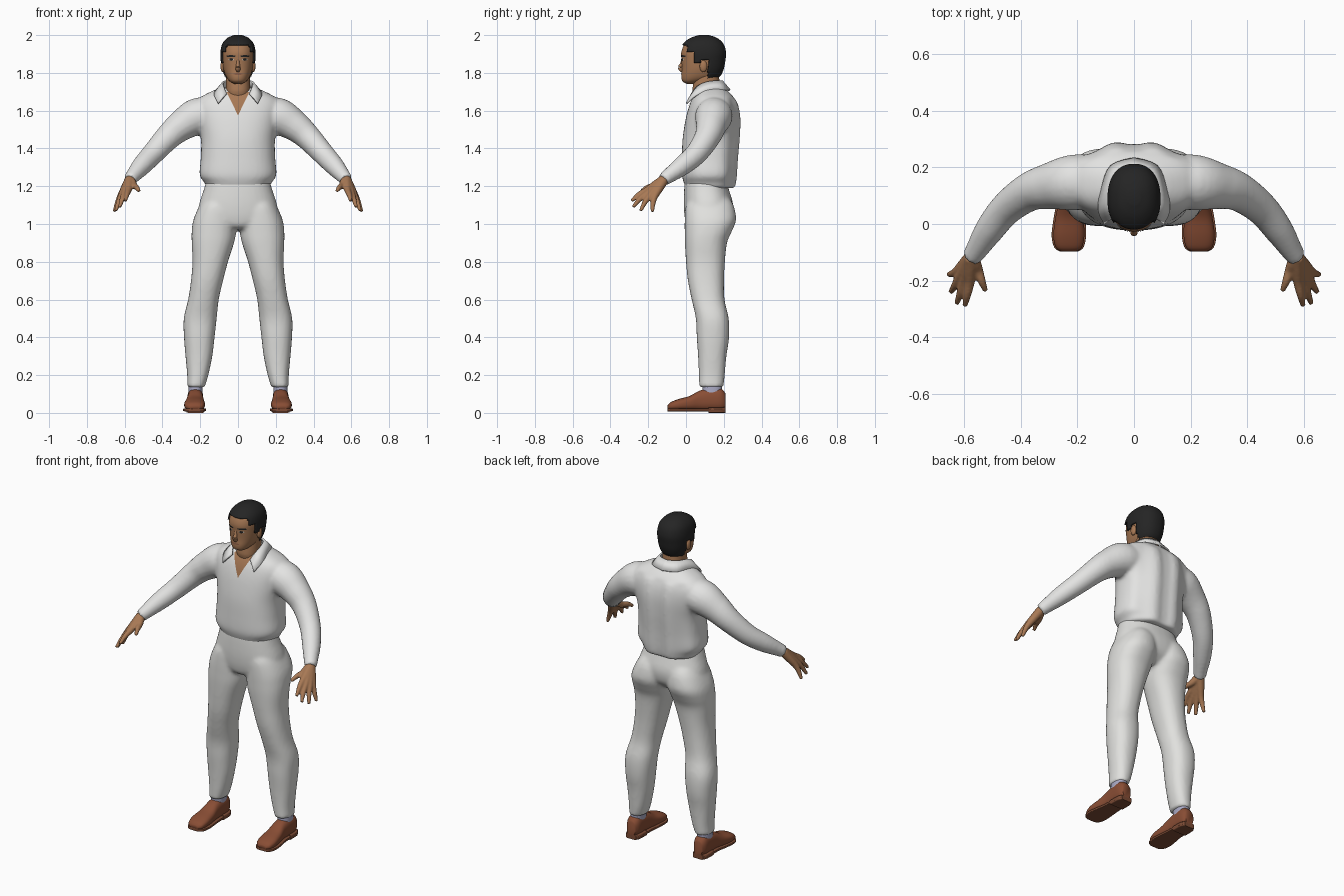
import bpy
import bmesh
import math
from mathutils import Vector, Matrix
from mathutils.bvhtree import BVHTree

default_cube = bpy.data.objects.get("Cube")
if default_cube:
    bpy.data.objects.remove(default_cube, do_unlink=True)


def material(name, red, green, blue):
    mat = bpy.data.materials.new(name)
    mat.use_nodes = True
    mat.diffuse_color = (red, green, blue, 1)
    mat.node_tree.nodes["Principled BSDF"].inputs["Base Color"].default_value = (red, green, blue, 1)
    return mat


skin = material("brown skin", .39, .19, .09)
lip = material("lip brown", .26, .11, .06)
white_cloth = material("shirt white", .77, .77, .76)
trouser_cloth = material("trouser white", .75, .75, .73)
hair_black = material("hair black", .018, .018, .018)
leather = material("shoe leather", .25, .075, .035)
sole_brown = material("sole brown", .2, .07, .035)
sock_cloth = material("sock lilac", .4, .4, .55)
eye_white = material("eye white", .5, .46, .4)


def spline(rows, steps):
    """Smoothly fill in extra rows between the given ones."""
    result = []
    last = len(rows) - 1
    for i in range(last):
        quad = list(zip(rows[max(i - 1, 0)], rows[i], rows[i + 1], rows[min(i + 2, last)]))
        for s in range(steps):
            t = s / steps
            result.append([b + t / 2 * (c - a + t * (2*a - 5*b + 4*c - d + t * (3*(b - c) + d - a)))
                           for a, b, c, d in quad])
    result.append(list(rows[last]))
    return result


def skin_rings(bm, rings):
    """Join closed rings of points into a capped tube."""
    rings = [[bm.verts.new(p) for p in ring] for ring in rings]
    count = len(rings[0])
    for low, high in zip(rings, rings[1:]):
        for i in range(count):
            j = (i + 1) % count
            bm.faces.new((low[i], low[j], high[j], high[i]))
    bm.faces.new(rings[0])
    bm.faces.new(rings[-1])


def circle(sides, power):
    for i in range(sides):
        angle = math.tau * (i + .5) / sides
        c, s = math.cos(angle), math.sin(angle)
        yield (math.copysign(abs(c) ** (2 / power), c), math.copysign(abs(s) ** (2 / power), s))


def stack(bm, rows, side=1, power=2.3, sides=36, steps=4, lengthwise=False):
    """Rows are height, centre x, near edge, far edge, half width; lengthwise runs along y."""
    rings = []
    for level, x, near, far, half in spline(rows, steps):
        ring = []
        for c, s in circle(sides, power):
            depth = (near + far) / 2 + s * (far - near) / 2
            place = (level, depth) if lengthwise else (depth, level)
            ring.append((side * x + c * half, *place))
        rings.append(ring)
    skin_rings(bm, rings)


def tube(bm, rows, side=1, sides=20, steps=5):
    """Rows are x, y, z and radius along a limb."""
    rows = spline(rows, steps)
    points = [Vector((side * r[0], r[1], r[2])) for r in rows]
    rings = []
    for i, (point, row) in enumerate(zip(points, rows)):
        along = (points[min(i + 1, len(rows) - 1)] - points[max(i - 1, 0)]).normalized()
        across = along.cross(Vector((0, 0, 1))).normalized()
        up = across.cross(along)
        rings.append([point + (across * c + up * s) * row[3] for c, s in circle(sides, 2)])
    skin_rings(bm, rings)


def finish(name, bm, mat, voxel=0, smoothing=4, sharp=60):
    """Turn a bmesh into an object, optionally fusing overlapping volumes."""
    bmesh.ops.recalc_face_normals(bm, faces=bm.faces)
    mesh = bpy.data.meshes.new(name)
    bm.to_mesh(mesh)
    bm.free()
    mesh.materials.append(mat)
    mesh.shade_smooth()
    mesh.set_sharp_from_angle(angle=math.radians(sharp))
    obj = bpy.data.objects.new(name, mesh)
    bpy.context.scene.collection.objects.link(obj)
    if voxel:
        fuse = obj.modifiers.new("fuse", 'REMESH')
        fuse.mode = 'VOXEL'
        fuse.voxel_size = voxel
        fuse.use_smooth_shade = True
        relax = obj.modifiers.new("relax", 'SMOOTH')
        relax.factor = .5
        relax.iterations = smoothing
    return obj


def surface(obj):
    bpy.context.view_layer.update()
    return BVHTree.FromObject(obj, bpy.context.evaluated_depsgraph_get())


def patch(name, mat, tree, x, low, high, width, lift=.003):
    """Thin plate laid on the front of a surface; width(t) is its half width."""
    bm = bmesh.new()
    rows, columns = 8, 8
    grid = []
    for r in range(rows + 1):
        t = r / rows
        z = low + (high - low) * t
        line = []
        for c in range(columns + 1):
            px = x + width(t) * (2 * c / columns - 1)
            hit = tree.ray_cast(Vector((px, -1, z)), Vector((0, 1, 0)))[0]
            line.append(bm.verts.new((px, (hit.y if hit else .08) - lift, z)))
        grid.append(line)
    for a, b in zip(grid, grid[1:]):
        for c in range(columns):
            bm.faces.new((a[c], a[c + 1], b[c + 1], b[c]))
    finish(name, bm, mat)


def oval(half):
    return lambda t: half * math.sqrt(max(.02, 1 - (2 * t - 1) ** 2))


# Shirt: torso and sleeves fused together, with soft folds down the back
bm = bmesh.new()
stack(bm, [(1.19, 0, .0, .258, .165), (1.22, 0, -.012, .264, .178), (1.26, 0, -.022, .268, .203),
           (1.35, 0, -.022, .274, .197), (1.45, 0, -.018, .283, .196), (1.55, 0, -.003, .286, .215),
           (1.62, 0, .015, .276, .225), (1.665, 0, .033, .257, .205), (1.7, 0, .055, .226, .145),
           (1.722, 0, .08, .2, .09)], power=2.4, sides=48)
for v in bm.verts:
    if v.co.y > .14 and v.co.z < 1.66:
        v.co.y -= .007 * math.cos(v.co.x * 45) * min(1, (v.co.y - .14) * 12)
for side in (-1, 1):
    tube(bm, [(.1, .155, 1.575, .085), (.21, .147, 1.57, .099), (.3, .133, 1.52, .082), (.37, .113, 1.46, .069),
              (.45, .055, 1.373, .059), (.51, -.02, 1.308, .052), (.555, -.09, 1.256, .04),
              (.575, -.12, 1.233, .035)], side)
shirt = finish("shirt", bm, white_cloth, voxel=.011)

# Open neckline showing the chest
patch("open_neckline", skin, surface(shirt), 0, 1.577, 1.7, lambda t: .001 + .06 * t, .004)

# Folded collar
bm = bmesh.new()
half = spline([(0, .19, 1.757, 0, .232, 1.708), (.055, .168, 1.757, .08, .205, 1.71),
               (.078, .11, 1.75, .112, .13, 1.708), (.075, .06, 1.727, .125, .052, 1.68),
               (.06, .032, 1.69, .105, .003, 1.638)], 4)
for side in (-1, 1):
    edge = [(bm.verts.new((side * a, b, c)), bm.verts.new((side * d, e, f))) for a, b, c, d, e, f in half]
    for (a, b), (c, d) in zip(edge, edge[1:]):
        bm.faces.new((a, b, d, c))
bmesh.ops.remove_doubles(bm, verts=bm.verts, dist=.0005)
collar = finish("collar", bm, white_cloth)
thick = collar.modifiers.new("thickness", 'SOLIDIFY')
thick.thickness = .01
thick.offset = 0

# Trousers: hips and both legs fused together
bm = bmesh.new()
stack(bm, [(1.24, 0, -.005, .21, .165), (1.18, 0, -.01, .228, .182), (1.1, 0, -.012, .25, .207),
           (1.03, 0, -.006, .24, .21), (.985, 0, .01, .2, .12), (.97, 0, .05, .17, .05)])
for side in (-1, 1):
    stack(bm, [(1.13, .1, .015, .235, .08), (1.09, .107, -.003, .255, .1), (1.02, .12, -.007, .265, .117),
               (.96, .127, -.007, .242, .118), (.9, .133, -.006, .217, .112), (.8, .147, 0, .206, .094),
               (.7, .164, .01, .201, .085), (.6, .183, .03, .204, .081), (.5, .2, .052, .226, .087),
               (.4, .205, .057, .228, .081), (.3, .207, .064, .214, .071), (.2, .213, .068, .205, .056),
               (.135, .223, .07, .198, .046)], side)
finish("trousers", bm, trouser_cloth, voxel=.011)

# Hands: five fingers fanning out of the wrist, given as knuckle and tip
fingers = [(.55, -.165, 1.203, .524, -.236, 1.175), (.58, -.205, 1.18, .597, -.288, 1.122),
           (.6, -.202, 1.164, .626, -.28, 1.09), (.616, -.188, 1.152, .647, -.24, 1.07),
           (.622, -.165, 1.147, .655, -.178, 1.065)]
for side, label in ((-1, "right"), (1, "left")):
    bm = bmesh.new()
    for f in fingers:
        wrist, knuckle, tip = Vector((.573, -.117, 1.235)), Vector(f[:3]), Vector(f[3:])
        bend = knuckle.lerp(tip, .5) + Vector((0, -.003, .005))
        tube(bm, [(*wrist, .027), (*wrist.lerp(knuckle, .5), .023), (*knuckle, .018),
                  (*bend, .014), (*tip, .009)], side, sides=12)
    finish(label + "_hand", bm, skin, voxel=.0055, smoothing=2)

    # Sock, shoe and sole
    bm = bmesh.new()
    stack(bm, [(.08, .226, .085, .19, .038), (.17, .224, .09, .19, .037)], side)
    finish(label + "_sock", bm, sock_cloth)
    bm = bmesh.new()
    shoe = [(-.097, .23, .02, .04, .026), (-.082, .23, .015, .056, .046), (-.04, .23, .012, .073, .055),
            (.02, .228, .012, .09, .05), (.07, .226, .012, .117, .043), (.12, .226, .012, .13, .042),
            (.18, .226, .012, .132, .041), (.208, .226, .02, .105, .028)]
    stack(bm, shoe, side, power=2.5, lengthwise=True)
    finish(label + "_shoe", bm, leather)
    bm = bmesh.new()
    stack(bm, [(y, x, .008, .024, w + .006) for y, x, low, high, w in shoe], side, power=7, lengthwise=True)
    stack(bm, [(y, x, 0, .03, w + .005) for y, x, low, high, w in shoe[-3:]], side, power=7, lengthwise=True)
    finish(label + "_sole", bm, sole_brown, sharp=35)

# Head and neck
head_rows = [(1.742, 0, .005, .05, .02), (1.755, 0, -.018, .09, .043), (1.78, 0, -.025, .165, .063),
             (1.82, 0, -.022, .19, .077), (1.87, 0, -.024, .2, .083), (1.91, 0, -.025, .203, .084),
             (1.95, 0, -.008, .19, .075), (1.977, 0, .028, .16, .052), (1.991, 0, .07, .12, .02)]
bm = bmesh.new()
stack(bm, head_rows, sides=48)
head = finish("head", bm, skin)
face = surface(head)
bm = bmesh.new()
stack(bm, [(1.62, 0, .06, .2, .066), (1.69, 0, .036, .185, .064), (1.73, 0, .036, .18, .064),
           (1.83, 0, .05, .17, .06)])
finish("neck", bm, skin)

# Cropped hair: a raised shell over the scalp, trimmed along the hairline
hairline = [(.012, 1.942), (.045, 1.91), (.085, 1.852), (.115, 1.872), (1, 1.772)]
bm = bmesh.new()
stack(bm, head_rows, sides=64, steps=6)
bald = [f for f in bm.faces
        if f.calc_center_median().z < next(z for y, z in hairline if f.calc_center_median().y < y)]
bmesh.ops.delete(bm, geom=bald, context='FACES')
hair = finish("hair", bm, hair_black)
shell = hair.modifiers.new("volume", 'SOLIDIFY')
shell.thickness = .009
shell.offset = 1

# Nose
bm = bmesh.new()
tube(bm, [(0, -.014, 1.885, .006), (0, -.022, 1.85, .009), (0, -.03, 1.828, .013),
          (0, -.021, 1.814, .011), (0, -.01, 1.81, .006)])
finish("nose", bm, skin)

# Mouth, ears, eyes and brows
patch("mouth", lip, face, 0, 1.789, 1.799, oval(.025))
for side, label in ((-1, "right"), (1, "left")):
    bm = bmesh.new()
    place = Matrix.Translation((side * .081, .092, 1.835)) @ Matrix.Diagonal((.012, .02, .031, 1))
    bmesh.ops.create_uvsphere(bm, u_segments=16, v_segments=10, radius=1, matrix=place)
    finish(label + "_ear", bm, skin)
    patch(label + "_eye", eye_white, face, side * .036, 1.865, 1.876, oval(.015))
    patch(label + "_pupil", hair_black, face, side * .036, 1.864, 1.878, oval(.01), .005)
    patch(label + "_brow", hair_black, face, side * .037, 1.883, 1.894, oval(.025))
